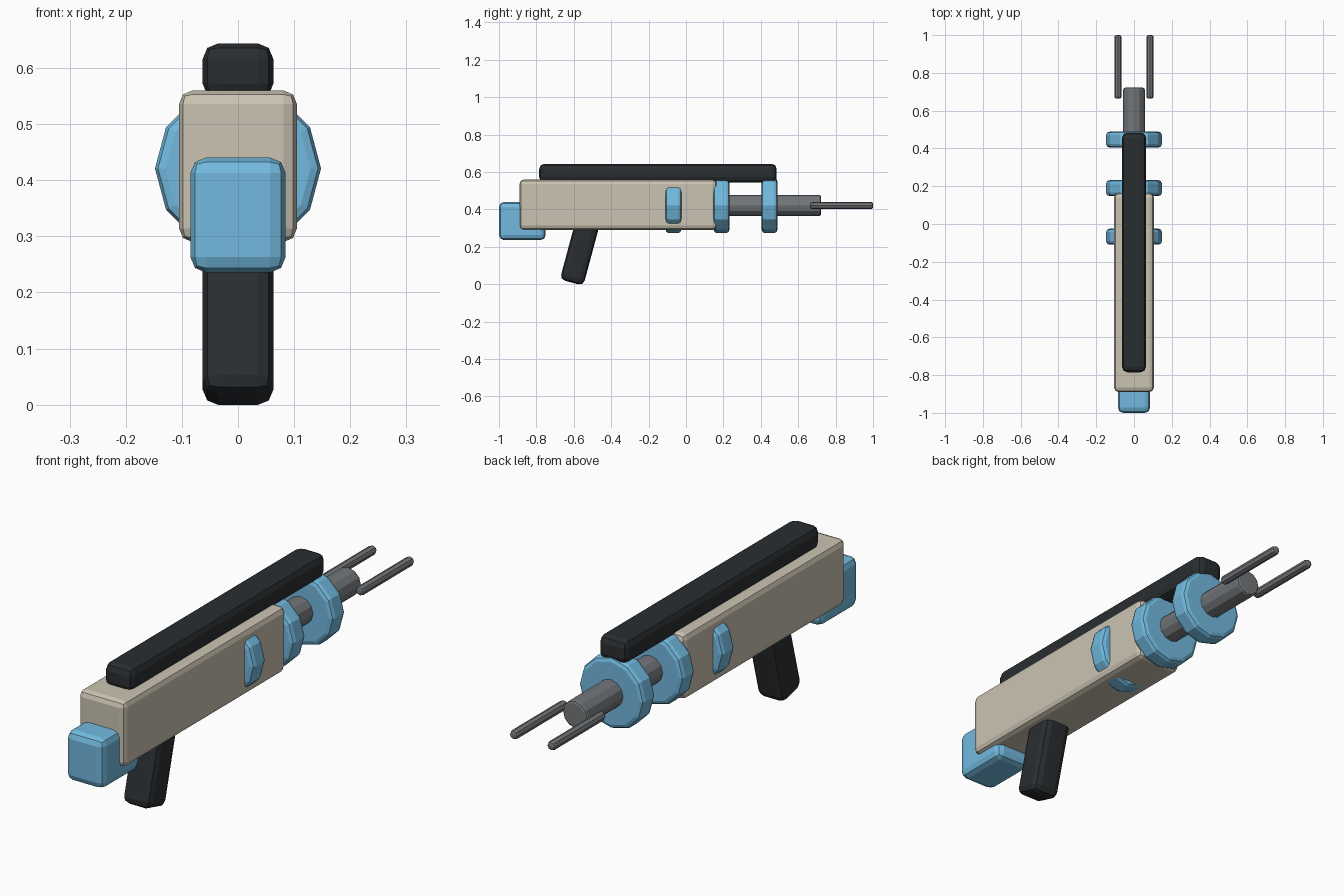
import bpy
import math

if "Cube" in bpy.data.objects:
    bpy.data.objects.remove(bpy.data.objects["Cube"])


def material(name, rgb):
    m = bpy.data.materials.new(name)
    m.diffuse_color = (*rgb, 1)
    m.use_nodes = True
    m.node_tree.nodes["Principled BSDF"].inputs["Base Color"].default_value = m.diffuse_color
    return m


CREAM = material("cream", (0.60, 0.55, 0.45))
BLUE = material("blue", (0.17, 0.49, 0.74))
BLACK = material("black", (0.023, 0.027, 0.030))
STEEL = material("steel", (0.17, 0.18, 0.19))


def finish(name, mat, bevel, segments=2):
    ob = bpy.context.object
    ob.name = name
    ob.data.materials.append(mat)
    bpy.ops.object.transform_apply(location=False, rotation=True, scale=True)
    mod = ob.modifiers.new("rounded_edges", 'BEVEL')
    mod.width = bevel
    mod.segments = segments
    mod.limit_method = 'ANGLE'
    mod.angle_limit = math.radians(50)
    return ob


def box(name, mat, size, centre, bevel, tilt=0):
    bpy.ops.mesh.primitive_cube_add(size=1, location=centre)
    ob = bpy.context.object
    ob.scale = size
    ob.rotation_euler.x = math.radians(tilt)
    return finish(name, mat, bevel)


def rod(name, mat, radius, y0, y1, bevel, sides=12, x=0, z=0.421):
    # Cylinder lying along y
    bpy.ops.mesh.primitive_cylinder_add(
        vertices=sides, radius=radius, depth=y1 - y0,
        location=(x, (y0 + y1) / 2, z), rotation=(math.pi / 2, 0, 0))
    return finish(name, mat, bevel)


# Body, top rail and rear block
box("body", CREAM, (0.21, 1.055, 0.27), (0, -0.3625, 0.425), 0.024)
box("top_rail", BLACK, (0.126, 1.27, 0.10), (0, -0.15, 0.594), 0.028)
box("rear_block", BLUE, (0.17, 0.25, 0.205), (0, -0.875, 0.338), 0.028)

# Slanted grip
box("grip", BLACK, (0.126, 0.13, 0.36), (0, -0.565, 0.183), 0.028, tilt=-15)

# Barrel and its three discs
rod("barrel", STEEL, 0.057, -0.1, 0.722, 0.01)
for i, y in enumerate((-0.067, 0.19, 0.447)):
    rod(f"barrel_disc_{i + 1}", BLUE, 0.148, y - 0.042, y + 0.042, 0.018)

# Twin prongs at the muzzle
for side, sx in (("left", -1), ("right", 1)):
    rod(f"prong_{side}", STEEL, 0.019, 0.664, 1.0, 0.01, sides=8, x=sx * 0.085)
